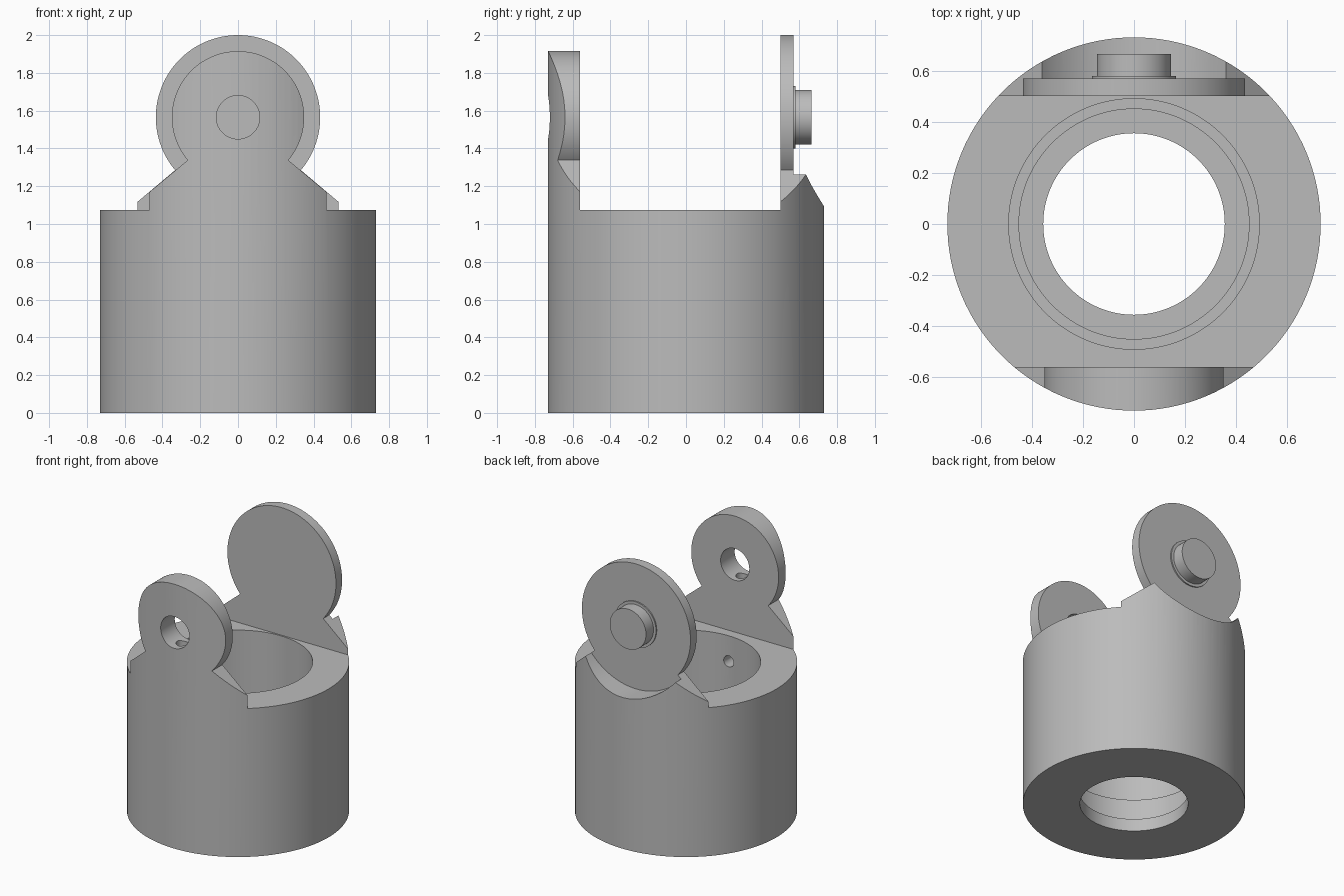
import bpy, bmesh, math
from mathutils import Matrix, Vector

cube = bpy.data.objects.get("Cube")
if cube:
    bpy.data.objects.remove(cube, do_unlink=True)

SEG = 128
RADIUS, DECK = 0.73, 1.075      # barrel radius and height of its flat top
PIVOT = 1.565                   # height of the hinge axis
FRONT_IN, BACK_IN, BACK_OUT = -0.56, 0.50, 0.57

grey = bpy.data.materials.new("plain grey")
grey.use_nodes = True
grey.diffuse_color = (0.5, 0.5, 0.5, 1)
grey.node_tree.nodes["Principled BSDF"].inputs["Base Color"].default_value = (0.5, 0.5, 0.5, 1)


def finish(name, bm):
    bmesh.ops.recalc_face_normals(bm, faces=bm.faces)
    mesh = bpy.data.meshes.new(name)
    bm.to_mesh(mesh)
    bm.free()
    mesh.materials.append(grey)
    obj = bpy.data.objects.new(name, mesh)
    bpy.context.collection.objects.link(obj)
    return obj


def rod(name, radius, start, end, seg=SEG):
    """Cylinder between two points."""
    a, b = Vector(start), Vector(end)
    turn = (b - a).to_track_quat('Z', 'Y').to_matrix().to_4x4()
    bm = bmesh.new()
    bmesh.ops.create_cone(bm, cap_ends=True, segments=seg, radius1=radius, radius2=radius,
                          depth=(b - a).length, matrix=Matrix.Translation((a + b) / 2) @ turn)
    return finish(name, bm)


def prism(name, outline, y0, y1):
    """Extrude an x-z outline along y."""
    bm = bmesh.new()
    face = bm.faces.new([bm.verts.new((x, y0, z)) for x, z in outline])
    new = bmesh.ops.extrude_face_region(bm, geom=[face])["geom"]
    bmesh.ops.translate(bm, vec=(0, y1 - y0, 0),
                        verts=[v for v in new if isinstance(v, bmesh.types.BMVert)])
    return finish(name, bm)


def lathe(name, profile):
    """Closed solid turned about z from (radius, z) points."""
    bm = bmesh.new()
    rings = [[bm.verts.new((r * math.cos(math.tau * i / SEG), r * math.sin(math.tau * i / SEG), z))
              for i in range(SEG)] for r, z in profile]
    for low, high in zip(rings, rings[1:]):
        for i in range(SEG):
            j = (i + 1) % SEG
            bm.faces.new((low[i], low[j], high[j], high[i]))
    bm.faces.new(rings[0])
    bm.faces.new(rings[-1])
    return finish(name, bm)


def ear_outline(radius, neck_x, neck_z):
    """Round ear on sloping shoulders."""
    start = math.atan2(neck_z - PIVOT, neck_x)
    sweep = math.pi - 2 * start
    arc = [(radius * math.cos(start + sweep * i / 96), PIVOT + radius * math.sin(start + sweep * i / 96))
           for i in range(97)]
    return [(-0.6, 0.5), (0.6, 0.5), (0.6, 1.06)] + arc + [(-0.6, 1.06)]


def combine(target, tool, operation):
    mod = target.modifiers.new(operation, 'BOOLEAN')
    mod.operation, mod.solver, mod.object = operation, 'EXACT', tool
    bpy.context.view_layer.objects.active = target
    bpy.ops.object.modifier_apply(modifier=mod.name)
    bpy.data.objects.remove(tool, do_unlink=True)


def smooth(obj):
    bpy.ops.object.select_all(action='DESELECT')
    obj.select_set(True)
    bpy.context.view_layer.objects.active = obj
    bpy.ops.object.shade_smooth_by_angle(angle=math.radians(25))


# Envelope: square core with the front and back ears
envelope = prism("envelope", [(-1, -1), (1, -1), (1, DECK), (-1, DECK)], -1, 1)
combine(envelope, prism("front_ear", ear_outline(0.35, 0.27, 1.335), -0.9, FRONT_IN), 'UNION')
combine(envelope, prism("back_ear", ear_outline(0.435, 0.333, 1.285), BACK_IN, 0.9), 'UNION')

# Barrel trimmed to the envelope
body = rod("barrel_with_ears", RADIUS, (0, 0, 0), (0, 0, 2.2))
combine(body, envelope, 'INTERSECT')

# Stepped bore
combine(body, lathe("bore", [(0.355, -0.1), (0.355, 0.09), (0.45, 0.09), (0.45, 0.29),
                             (0.49, 0.29), (0.49, 1.2)]), 'DIFFERENCE')
# Round clearance behind the back ear
combine(body, rod("clearance", 0.47, (0, BACK_OUT, PIVOT), (0, 1, PIVOT)), 'DIFFERENCE')
# Pivot hole in the front ear, and the narrow channel down to the bore
combine(body, rod("pivot_hole", 0.115, (0, -1, PIVOT), (0, -0.5, PIVOT), 64), 'DIFFERENCE')
combine(body, rod("channel", 0.04, (0, -0.64, 0.87), (0, -0.64, PIVOT), 32), 'DIFFERENCE')
combine(body, rod("port", 0.04, (0, -0.65, 0.89), (0, -0.4, 0.89), 32), 'DIFFERENCE')
smooth(body)

# Pivot pin and its thin collar on the back ear
smooth(rod("pin_collar", 0.165, (0, BACK_OUT - 0.01, PIVOT), (0, BACK_OUT + 0.009, PIVOT)))
smooth(rod("pivot_pin", 0.145, (0, BACK_OUT - 0.01, PIVOT), (0, 0.665, PIVOT)))
